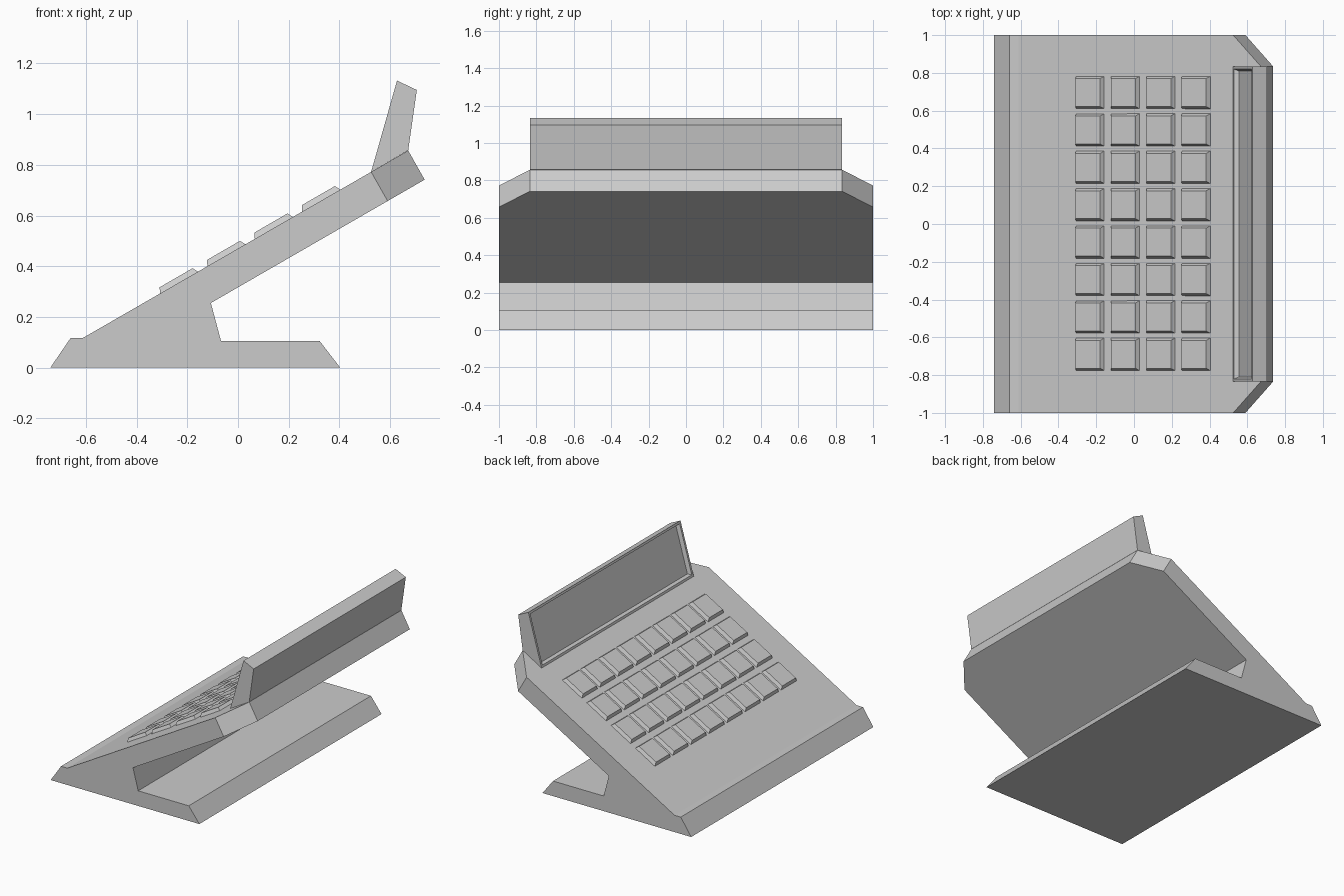
import bpy, bmesh
from math import radians, cos, sin, tan
from mathutils import Vector

if "Cube" in bpy.data.objects:
    bpy.data.objects.remove(bpy.data.objects["Cube"])

SLOPE = radians(30)
HALF_W = 1.0      # half width of the body
HALF_S = 0.835    # half width of the screen


def add_object(name, bm):
    bmesh.ops.recalc_face_normals(bm, faces=bm.faces)
    mesh = bpy.data.meshes.new(name)
    bm.to_mesh(mesh)
    bm.free()
    obj = bpy.data.objects.new(name, mesh)
    bpy.context.collection.objects.link(obj)
    return obj


def prism(profile, half):
    """Extrude an xz profile across y; side faces follow profile order."""
    bm = bmesh.new()
    a = [bm.verts.new((x, -half, z)) for x, z in profile]
    b = [bm.verts.new((x, half, z)) for x, z in profile]
    bm.faces.new(a)
    bm.faces.new(b[::-1])
    n = len(profile)
    sides = [bm.faces.new((a[i], b[i], b[(i + 1) % n], a[(i + 1) % n])) for i in range(n)]
    bmesh.ops.recalc_face_normals(bm, faces=bm.faces)
    return bm, sides


# Body: side profile with foot and sloping deck
body_profile = [(0.525, 0.772), (0.59, 0.657), (-0.107, 0.255), (-0.067, 0.105),
                (0.322, 0.105), (0.403, 0), (-0.74, 0), (-0.66, 0.117), (-0.612, 0.117)]
bm, sides = prism(body_profile, HALF_W)

# Upper end of the deck narrows to the screen width (clipped corners)
end = bmesh.ops.extrude_discrete_faces(bm, faces=[sides[0]])["faces"][0]
for v in end.verts:
    v.co += Vector((0.146, 0, 0.146 * tan(SLOPE)))
    v.co.y *= HALF_S
add_object("body", bm)

# Screen: leaning slab with a bevelled recess in its front
bm, sides = prism([(0.627, 1.132), (0.525, 0.772), (0.671, 0.857), (0.705, 1.095)], HALF_S)
front = sides[0]
bmesh.ops.inset_region(bm, faces=[front], thickness=0.022)
bmesh.ops.inset_region(bm, faces=[front], thickness=0.014, depth=-0.025)
add_object("screen", bm)

# Keys: tapered caps sharing one mesh, laid in a grid on the deck
L, W, H, TAPER = 0.174, 0.172, 0.023, 0.012
bm = bmesh.new()
bmesh.ops.create_cube(bm, size=1)
for v in bm.verts:
    inset = TAPER if v.co.z > 0 else 0
    v.co = Vector((v.co.x * (L - 2 * inset), v.co.y * (W - 2 * inset), (v.co.z + 0.5) * H))
key = add_object("key", bm)
for col in range(4):
    for row in range(8):
        if col or row:
            key = key.copy()
            bpy.context.collection.objects.link(key)
        key.name = f"key_{col + 1}_{row + 1}"
        x = -0.2325 + 0.187 * col
        key.location = (x, 0.003 + 0.198 * (row - 3.5), 0.772 + (x - 0.525) * tan(SLOPE))
        key.rotation_euler = (0, -SLOPE, 0)
